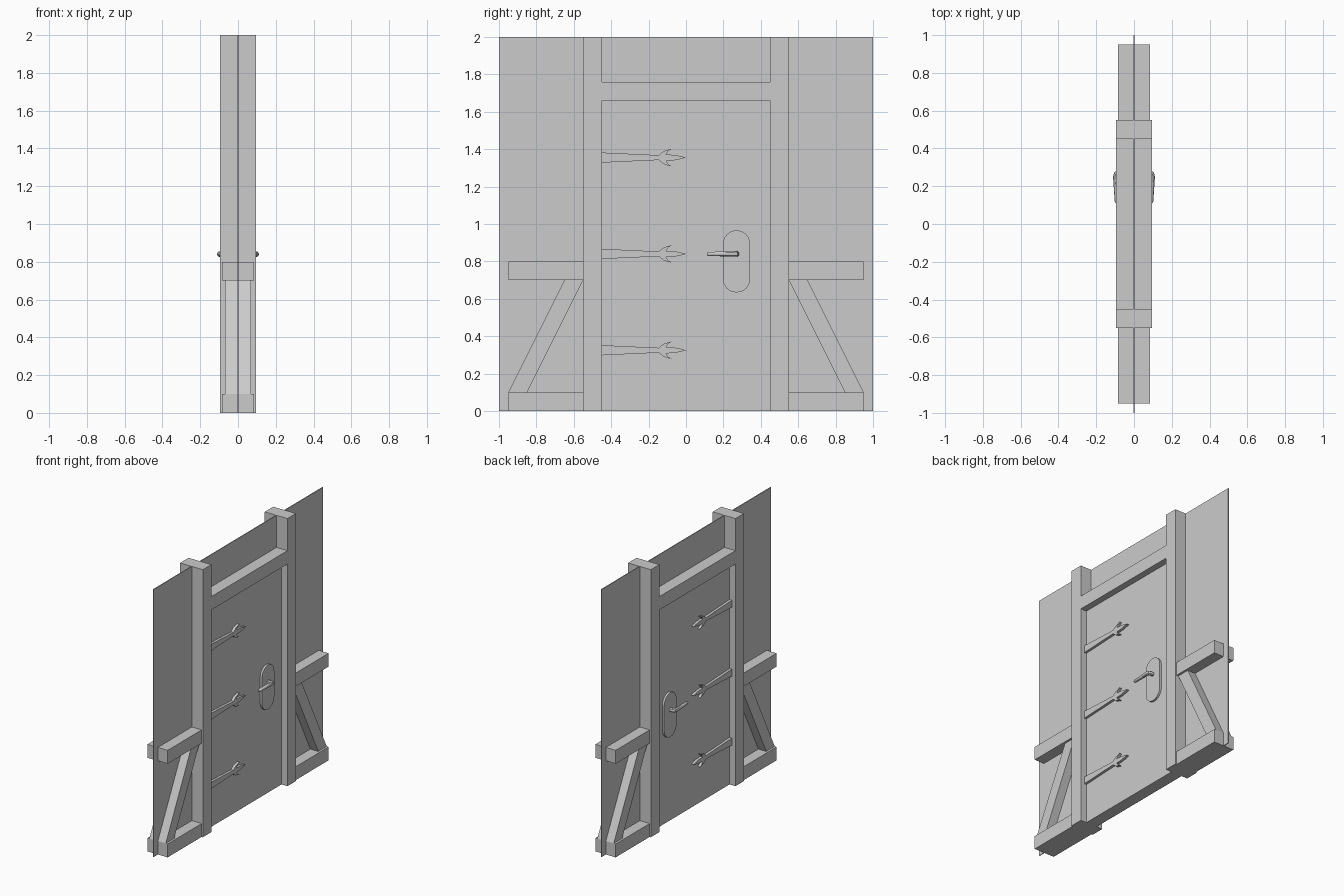
import bpy, bmesh, math
from mathutils import Vector

if "Cube" in bpy.data.objects:
    bpy.data.objects.remove(bpy.data.objects["Cube"])


def prism(name, profile, x0, x1):
    """Extrude a (y, z) outline from x0 to x1."""
    bm = bmesh.new()
    face = bm.faces.new([bm.verts.new((x0, y, z)) for y, z in profile])
    ext = bmesh.ops.extrude_face_region(bm, geom=[face])
    moved = [v for v in ext["geom"] if isinstance(v, bmesh.types.BMVert)]
    bmesh.ops.translate(bm, verts=moved, vec=Vector((x1 - x0, 0, 0)))
    bmesh.ops.recalc_face_normals(bm, faces=bm.faces)
    mesh = bpy.data.meshes.new(name)
    bm.to_mesh(mesh)
    bm.free()
    obj = bpy.data.objects.new(name, mesh)
    bpy.context.collection.objects.link(obj)
    return obj


def box(name, y0, y1, z0, z1, half):
    return prism(name, [(y0, z0), (y1, z0), (y1, z1), (y0, z1)], -half, half)


def smooth(obj):
    bpy.ops.object.select_all(action='DESELECT')
    obj.select_set(True)
    bpy.context.view_layer.objects.active = obj
    bpy.ops.object.shade_smooth_by_angle(angle=math.radians(35))


# Wall panel, door leaf and lintel
box("wall_panel", -1, 1, 0, 2, 0.003)
box("door_leaf", -0.45, 0.45, 0, 1.66, 0.045)
box("lintel", -0.45, 0.45, 1.66, 1.76, 0.094)

# Timber frame on both sides of the door
for side, s in (("left", -1), ("right", 1)):
    box(f"post_{side}", *sorted((0.45 * s, 0.55 * s)), 0, 2, 0.094)
    box(f"rail_{side}", *sorted((0.55 * s, 0.95 * s)), 0.7, 0.8, 0.084)
    box(f"sill_{side}", *sorted((0.55 * s, 0.95 * s)), 0, 0.1, 0.084)
    brace = [(0.55, 0.7), (0.65, 0.7), (0.95, 0.1), (0.85, 0.1)]
    prism(f"brace_{side}", [(y * s, z) for y, z in brace], -0.068, 0.068)

# Half outline of a strap hinge with barbed, pointed tip
strap = [(-0.45, 0.027), (-0.145, 0.013), (-0.135, 0.022), (-0.12, 0.034),
         (-0.1, 0.041), (-0.075, 0.047), (-0.095, 0.035), (-0.107, 0.017),
         (-0.06, 0.014), (-0.03, 0.008)]
strap = strap + [(0, 0)] + [(y, -z) for y, z in reversed(strap)]

# Outline of the rounded lock plate
plate = []
for i in range(26):
    a = math.pi * (i if i < 13 else i - 1) / 12
    zc = 0.893 if i < 13 else 0.707
    plate.append((0.27 + 0.073 * math.cos(a), zc + 0.073 * math.sin(a)))

# Hardware on both faces of the door
for side, s in (("front", 1), ("rear", -1)):
    for i, zc in enumerate((0.325, 0.84, 1.355)):
        prism(f"hinge_{side}_{i}", [(y, z + zc) for y, z in strap], 0.04 * s, 0.064 * s)
    smooth(prism(f"lock_plate_{side}", plate, 0.04 * s, 0.06 * s))

    # Lever: tapered round bar with a bent stem
    path = [(0.05, 0.27, 1.0), (0.082, 0.27, 1.0), (0.092, 0.265, 1.05),
            (0.096, 0.25, 1.0), (0.091, 0.12, 0.75), (0.0905, 0.112, 0.45)]
    curve = bpy.data.curves.new(f"lever_{side}", 'CURVE')
    curve.dimensions = '3D'
    curve.bevel_depth = 0.015
    curve.bevel_resolution = 3
    curve.use_fill_caps = True
    spline = curve.splines.new('POLY')
    spline.points.add(len(path) - 1)
    for p, (x, y, r) in zip(spline.points, path):
        p.co = (x * s, y, 0.84, 1)
        p.radius = r
    lever = bpy.data.objects.new(f"lever_{side}", curve)
    bpy.context.collection.objects.link(lever)
    bpy.ops.object.select_all(action='DESELECT')
    lever.select_set(True)
    bpy.context.view_layer.objects.active = lever
    bpy.ops.object.convert(target='MESH')
    smooth(bpy.context.view_layer.objects.active)
